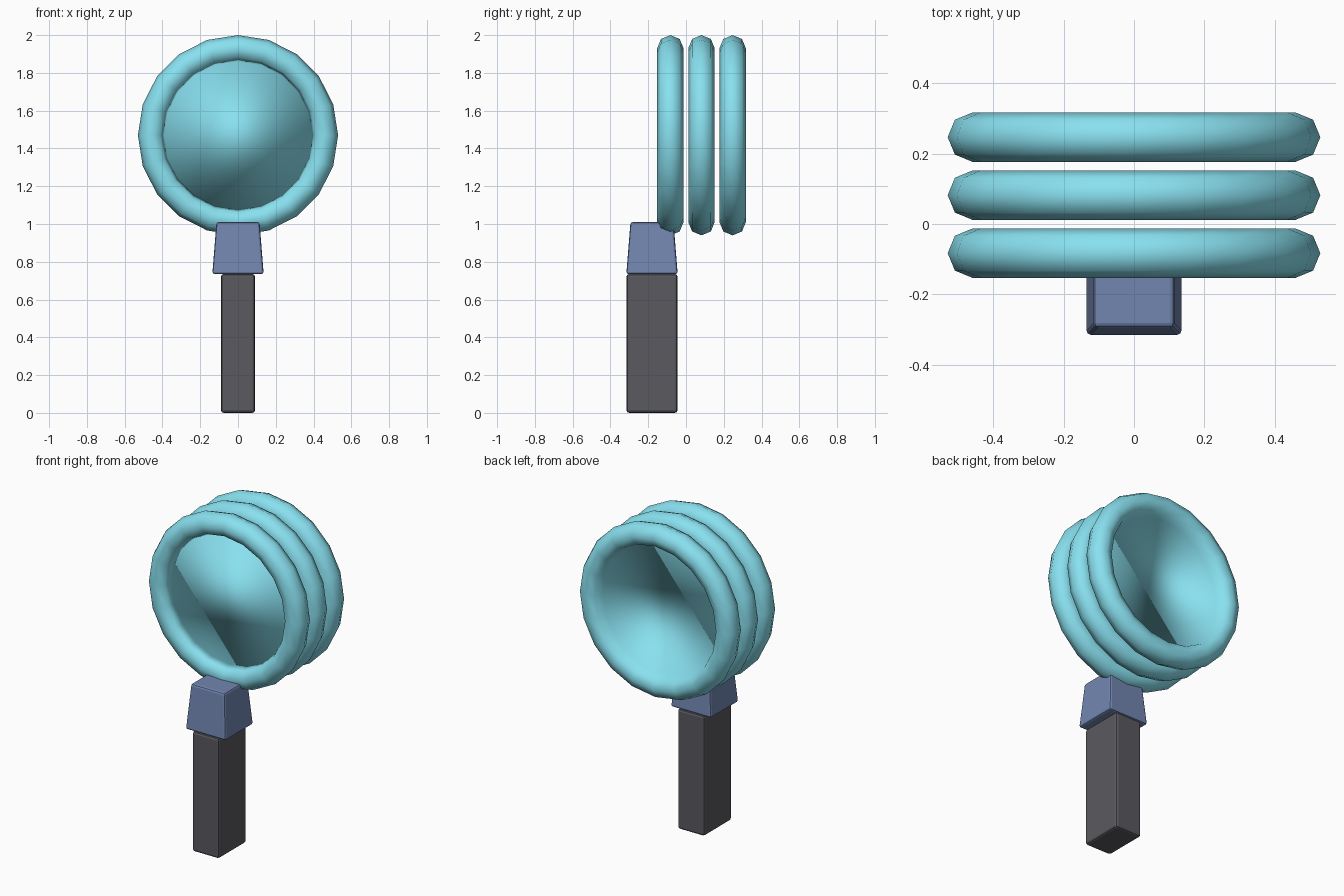
import bpy, bmesh
from math import sin, cos, pi

if "Cube" in bpy.data.objects:
    bpy.data.objects.remove(bpy.data.objects["Cube"])


def material(name, color):
    m = bpy.data.materials.new(name)
    m.diffuse_color = (*color, 1)
    m.use_nodes = True
    m.node_tree.nodes["Principled BSDF"].inputs["Base Color"].default_value = m.diffuse_color
    return m


def add_object(name, bm, mat):
    me = bpy.data.meshes.new(name)
    bm.to_mesh(me)
    bm.free()
    me.materials.append(mat)
    ob = bpy.data.objects.new(name, me)
    bpy.context.collection.objects.link(ob)
    return ob


def tapered_box(name, z0, z1, bottom, top, y_mid, bevel, mat):
    """Box whose bottom and top half-sizes (x, y) may differ."""
    bm = bmesh.new()
    bmesh.ops.create_cube(bm, size=2)
    for v in bm.verts:
        hx, hy = top if v.co.z > 0 else bottom
        v.co = (v.co.x * hx, y_mid + v.co.y * hy, z1 if v.co.z > 0 else z0)
    bmesh.ops.bevel(bm, geom=bm.edges[:], offset=bevel, segments=2,
                    profile=0.5, affect='EDGES')
    return add_object(name, bm, mat)


def lens_ring(name, y, z, major, minor, mat, n=20, k=8):
    """Low-poly torus around y with a disc welded to its inner loop."""
    bm = bmesh.new()
    loops = []
    for i in range(n):
        a = 2 * pi * i / n
        loops.append([])
        for j in range(k):
            b = 2 * pi * j / k
            r = major + minor * cos(b)
            loops[i].append(bm.verts.new((r * sin(a), y + minor * sin(b), z + r * cos(a))))
    for i in range(n):
        for j in range(k):
            p, q = loops[i], loops[(i + 1) % n]
            bm.faces.new((p[j], p[(j + 1) % k], q[(j + 1) % k], q[j]))
    bmesh.ops.recalc_face_normals(bm, faces=bm.faces[:])
    # lens disc, facing the back, smooth with the ring
    disc = bm.faces.new([loop[k // 2] for loop in loops])
    disc.normal_update()
    if disc.normal.y < 0:
        disc.normal_flip()
    for f in bm.faces:
        f.smooth = True
    return add_object(name, bm, mat)


cyan = material("cyan", (0.25, 0.75, 0.87))
blue = material("blue", (0.17, 0.24, 0.44))
dark = material("dark_grey", (0.10, 0.10, 0.115))

# grip and collar
tapered_box("handle", 0, 0.735, (0.09, 0.135), (0.09, 0.135), -0.18, 0.014, dark)
tapered_box("collar", 0.735, 1.01, (0.136, 0.136), (0.114, 0.114), -0.18, 0.012, blue)

# three lens rings, front to back
for name, y in (("front", -0.083), ("middle", 0.082), ("back", 0.247)):
    lens_ring(name + "_lens_ring", y, 1.47, 0.46, 0.07, cyan)
